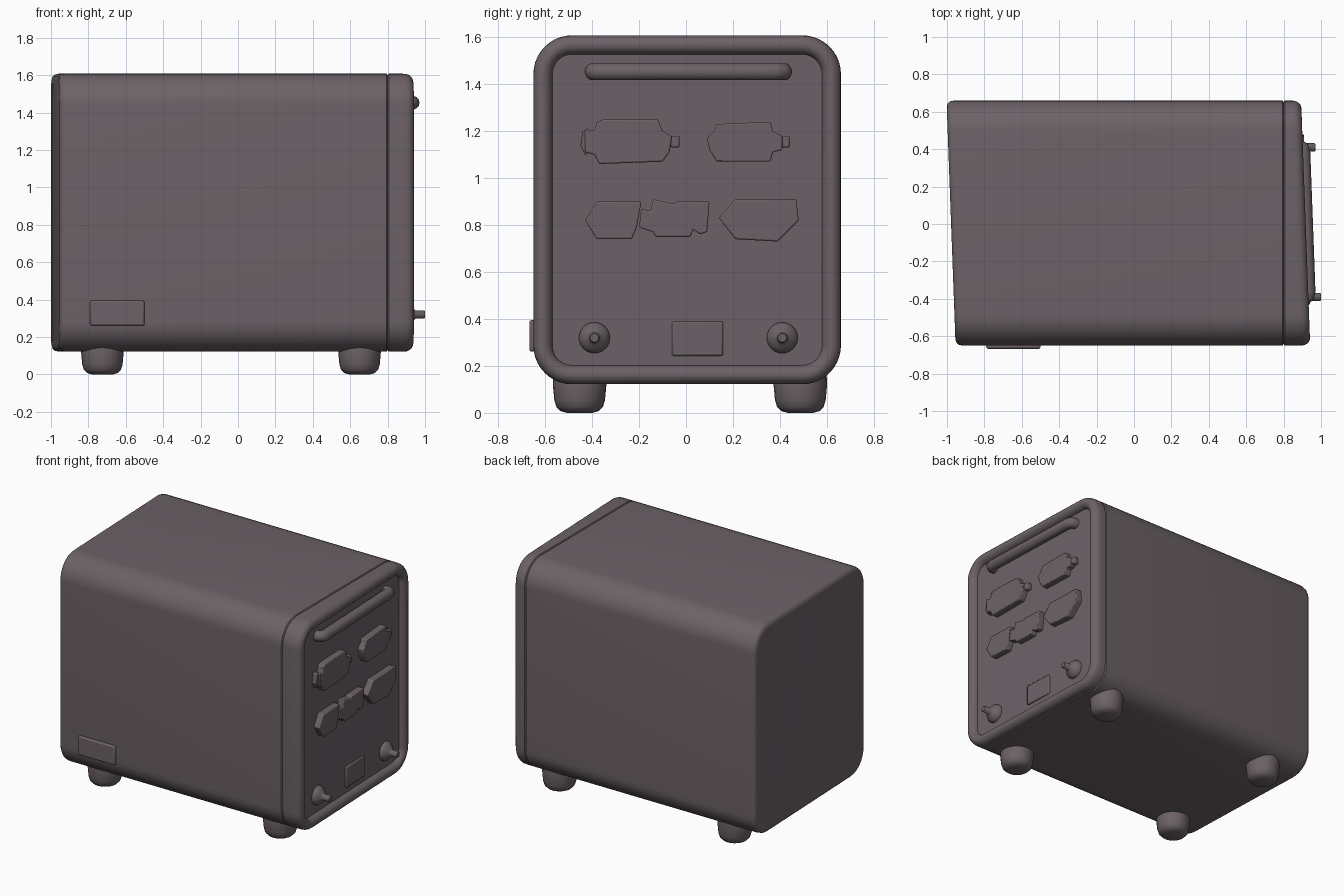
import bpy, bmesh, math
from mathutils import Vector

cube = bpy.data.objects.get("Cube")
if cube:
    bpy.data.objects.remove(cube, do_unlink=True)

mat = bpy.data.materials.new("dark_mauve_grey")
mat.use_nodes = True
COLOUR = (0.15, 0.122, 0.135, 1)
mat.diffuse_color = COLOUR
mat.node_tree.nodes["Principled BSDF"].inputs["Base Color"].default_value = COLOUR

SKEW = 0.037          # both ends of the case lean slightly
SEAM = 0.80           # straight joint between case and bezel
PANEL = 0.88          # recessed panel surface


def lean(co):
    """Slide a point along x by its y, leaving the seam straight."""
    if not SEAM - 0.01 < co.x < SEAM + 0.02:
        co.x -= SKEW * co.y


def finish(name, bm, skew=True, bevel=0, angle=35):
    if skew:
        for v in bm.verts:
            lean(v.co)
    bmesh.ops.recalc_face_normals(bm, faces=bm.faces)
    mesh = bpy.data.meshes.new(name)
    bm.to_mesh(mesh)
    bm.free()
    mesh.materials.append(mat)
    ob = bpy.data.objects.new(name, mesh)
    bpy.context.collection.objects.link(ob)
    bpy.ops.object.select_all(action="DESELECT")
    ob.select_set(True)
    bpy.context.view_layer.objects.active = ob
    bpy.ops.object.shade_smooth_by_angle(angle=math.radians(angle))
    if bevel:
        mod = ob.modifiers.new("soft_edge", "BEVEL")
        mod.width, mod.segments = bevel, 2
    return ob


def rounded_ring(bm, x, inset, steps=10):
    """Rounded rectangle of the case section at a given x."""
    cy, cz = 0.005, 0.865
    hy, hz, r = 0.655 - inset, 0.743 - inset, 0.165 - inset
    verts = []
    for q, (sy, sz) in enumerate(((1, 1), (-1, 1), (-1, -1), (1, -1))):
        for i in range(steps + 1):
            a = math.pi / 2 * (q + i / steps)
            verts.append(bm.verts.new((x, cy + sy * (hy - r) + r * math.cos(a),
                                       cz + sz * (hz - r) + r * math.sin(a))))
    return verts


def loft(name, profile, closed=False):
    """Skin rounded rings; either cap both ends or join last to first."""
    bm = bmesh.new()
    rings = [rounded_ring(bm, x, inset) for x, inset in profile]
    pairs = list(zip(rings, rings[1:]))
    if closed:
        pairs.append((rings[-1], rings[0]))
    else:
        bm.faces.new(rings[0])
        bm.faces.new(rings[-1])
    for a, b in pairs:
        for i in range(len(a)):
            j = (i + 1) % len(a)
            bm.faces.new((a[i], a[j], b[j], b[i]))
    return finish(name, bm)


def lathe(name, profile, origin, axis, skew, sides=24):
    """Turn (radius, height) pairs around the x or z axis."""
    bm = bmesh.new()
    o = Vector(origin)
    rings = []
    for r, h in profile:
        ring = []
        for i in range(sides):
            a = math.tau * i / sides
            c, s = r * math.cos(a), r * math.sin(a)
            ring.append(bm.verts.new(o + Vector((h, c, s) if axis == "x" else (c, s, h))))
        rings.append(ring)
    for a, b in zip(rings, rings[1:]):
        for i in range(sides):
            j = (i + 1) % sides
            bm.faces.new((a[i], a[j], b[j], b[i]))
    bm.faces.new(rings[0])
    bm.faces.new(rings[-1])
    return finish(name, bm, skew, angle=50)


def prism(name, outline, x0, x1, bevel=0.006):
    """Extrude a (y, z) outline outward from the panel."""
    bm = bmesh.new()
    face = bm.faces.new([bm.verts.new((x0, y, z)) for y, z in outline])
    out = bmesh.ops.extrude_face_region(bm, geom=[face])["geom"]
    for v in out:
        if isinstance(v, bmesh.types.BMVert):
            v.co.x = x1
    return finish(name, bm, bevel=bevel)


def rectangle(y0, y1, z0, z1):
    return [(y0, z0), (y1, z0), (y1, z1), (y0, z1)]


# Case, raised rim and recessed panel
loft("case_body", [(-0.978, 0.035), (-0.973, 0.016), (-0.962, 0.005), (-0.94, 0),
                   (SEAM - 0.006, 0), (SEAM, 0.008)])
rim = [(SEAM, 0.008), (SEAM + 0.006, 0), (0.86, 0)]
for i in range(1, 13):
    a = math.pi * i / 12
    rim.append((0.87 + 0.048 * math.sin(a), 0.041 - 0.041 * math.cos(a)))
rim.append((SEAM, 0.082))
loft("bezel_rim", rim, closed=True)
loft("recessed_panel", [(0.83, 0.075), (PANEL, 0.075)])

# Carry handle on the panel
curve = bpy.data.curves.new("handle", "CURVE")
curve.dimensions = "3D"
curve.bevel_depth, curve.bevel_resolution = 0.037, 5
curve.use_fill_caps = True
path = [(0.86, -0.395), (0.9, -0.395), (0.915, -0.385), (0.92, -0.36),
        (0.92, 0.38), (0.915, 0.405), (0.9, 0.415), (0.86, 0.415)]
spline = curve.splines.new("POLY")
spline.points.add(len(path) - 1)
for point, (x, y) in zip(spline.points, path):
    co = Vector((x, y, 1.453))
    lean(co)
    point.co = (*co, 1)
spline.use_smooth = True
curve.materials.append(mat)
handle = bpy.data.objects.new("handle", curve)
bpy.context.collection.objects.link(handle)

# Irregular socket blocks
SOCKETS = {
    "upper_front_socket": [(-.38, 1.24), (-.35, 1.25), (-.12, 1.25), (-.1, 1.2), (-.06, 1.18),
                           (-.07, 1.11), (-.1, 1.07), (-.37, 1.06), (-.39, 1.1), (-.43, 1.11),
                           (-.43, 1.21), (-.39, 1.2)],
    "upper_back_socket": [(.09, 1.17), (.12, 1.2), (.13, 1.23), (.36, 1.24), (.37, 1.2),
                          (.41, 1.18), (.41, 1.12), (.37, 1.11), (.36, 1.07), (.13, 1.07),
                          (.1, 1.12)],
    "lower_front_socket": [(-.43, .82), (-.38, .9), (-.19, .9), (-.21, .79), (-.23, .74),
                           (-.38, .74)],
    "lower_middle_socket": [(-.19, .87), (-.15, .86), (-.14, .91), (-.05, .89), (-.04, .9),
                            (.1, .9), (.09, .77), (.06, .76), (.03, .78), (.02, .75),
                            (-.13, .75), (-.14, .77), (-.2, .79)],
    "lower_back_socket": [(.14, .83), (.21, .91), (.47, .91), (.48, .82), (.39, .73),
                          (.21, .74)],
}
for name, outline in SOCKETS.items():
    prism(name, outline, PANEL - 0.01, 0.926)

# Small latches beside the upper sockets
prism("front_socket_lug", [(-.45, 1.14), (-.43, 1.1), (-.42, 1.1), (-.42, 1.21), (-.44, 1.2)],
      PANEL - 0.01, 0.915, 0.003)
for name, y in (("front_latch", -0.065), ("back_latch", 0.405)):
    prism(name, rectangle(y, y + 0.038, 1.13, 1.18), PANEL - 0.01, 0.915, 0.008)

# Turned knobs with a thin stem
KNOB = [(0.066, -0.02), (0.066, 0.008), (0.06, 0.022), (0.046, 0.036), (0.03, 0.047),
        (0.022, 0.054), (0.022, 0.1), (0.018, 0.105)]
for name, y in (("front_knob", -0.39), ("back_knob", 0.41)):
    lathe(name, KNOB, (PANEL, y, 0.32), "x", True)

# Blank label plates on the panel and the front wall
prism("panel_plate", rectangle(-0.06, 0.158, 0.243, 0.39), PANEL - 0.02, PANEL + 0.012, 0.008)
bm = bmesh.new()
bmesh.ops.create_cube(bm, size=1)
for v in bm.verts:
    v.co = (-0.645 + 0.29 * v.co.x, -0.655 + 0.025 * v.co.y, 0.328 + 0.135 * v.co.z)
finish("front_wall_plate", bm, skew=False, bevel=0.01)

# Four tapered feet
FOOT = [(0.112, 0.16), (0.114, 0.12), (0.108, 0.055), (0.099, 0.025), (0.082, 0.008),
        (0.055, 0)]
for side, x in (("right", -0.725), ("left", 0.65)):
    for end, y in (("front", -0.453), ("back", 0.487)):
        lathe(f"{end}_{side}_foot", FOOT, (x, y, 0), "z", False)
